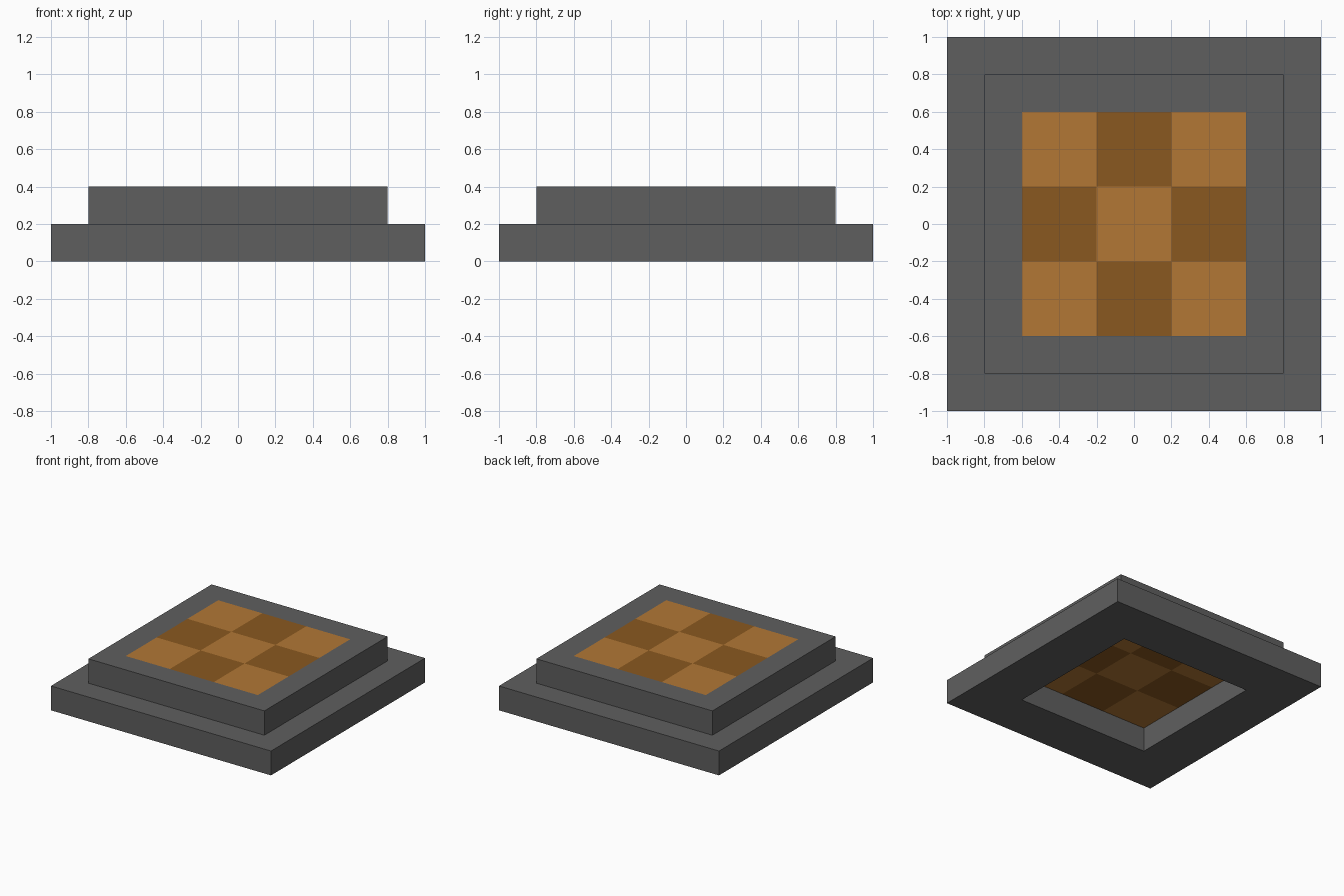
import bpy
import bmesh

cube = bpy.data.objects.get("Cube")
if cube:
    bpy.data.objects.remove(cube, do_unlink=True)


def linear(c):
    c /= 255
    return c / 12.92 if c <= 0.04045 else ((c + 0.055) / 1.055) ** 2.4


def material(name, rgb):
    colour = (*[linear(c) for c in rgb], 1)
    mat = bpy.data.materials.new(name)
    mat.use_nodes = True
    mat.diffuse_color = colour
    bsdf = mat.node_tree.nodes["Principled BSDF"]
    bsdf.inputs["Base Color"].default_value = colour
    bsdf.inputs["Roughness"].default_value = 0.8
    return mat


def finish(bm, name, mats):
    bmesh.ops.recalc_face_normals(bm, faces=bm.faces)
    mesh = bpy.data.meshes.new(name)
    bm.to_mesh(mesh)
    bm.free()
    for mat in mats:
        mesh.materials.append(mat)
    obj = bpy.data.objects.new(name, mesh)
    bpy.context.collection.objects.link(obj)
    return obj


def extrude_up(bm, height):
    """Thicken the flat faces in bm upwards, keeping the underside."""
    geom = bmesh.ops.extrude_face_region(bm, geom=bm.faces[:], use_keep_orig=True)["geom"]
    verts = [v for v in geom if isinstance(v, bmesh.types.BMVert)]
    bmesh.ops.translate(bm, verts=verts, vec=(0, 0, height))


def square_frame(name, outer, inner, z, height, mat):
    """Square ring with half-widths outer and inner."""
    bm = bmesh.new()
    corners = [(-1, -1), (1, -1), (1, 1), (-1, 1)]
    rings = [[bm.verts.new((x * r, y * r, z)) for x, y in corners] for r in (outer, inner)]
    for i in range(4):
        j = (i + 1) % 4
        bm.faces.new((rings[0][i], rings[0][j], rings[1][j], rings[1][i]))
    extrude_up(bm, height)
    return finish(bm, name, [mat])


def checker_panel(name, half, cells, z, height, mats):
    """Square slab whose cells alternate between two colours."""
    bm = bmesh.new()
    bmesh.ops.create_grid(bm, x_segments=cells, y_segments=cells, size=half)
    bmesh.ops.translate(bm, verts=bm.verts, vec=(0, 0, z))
    extrude_up(bm, height)
    step = 2 * half / cells
    for face in bm.faces:
        c = face.calc_center_median()
        column = int((c.x + half) / step)
        row = int((c.y + half) / step)
        face.material_index = (column + row) % 2
    return finish(bm, name, mats)


grey = material("Dark grey stone", (95, 95, 95))
light = material("Light brown wood", (178, 119, 53))
dark = material("Dark brown wood", (138, 88, 32))

# Two stepped frames around an open square
square_frame("lower_frame", 1.0, 0.6, 0.0, 0.2, grey)
square_frame("upper_frame", 0.8, 0.6, 0.2, 0.2, grey)

# Checkered panel, flush with the top and raised above the base opening
checker_panel("checker_panel", 0.6, 3, 0.2, 0.2, [light, dark])
